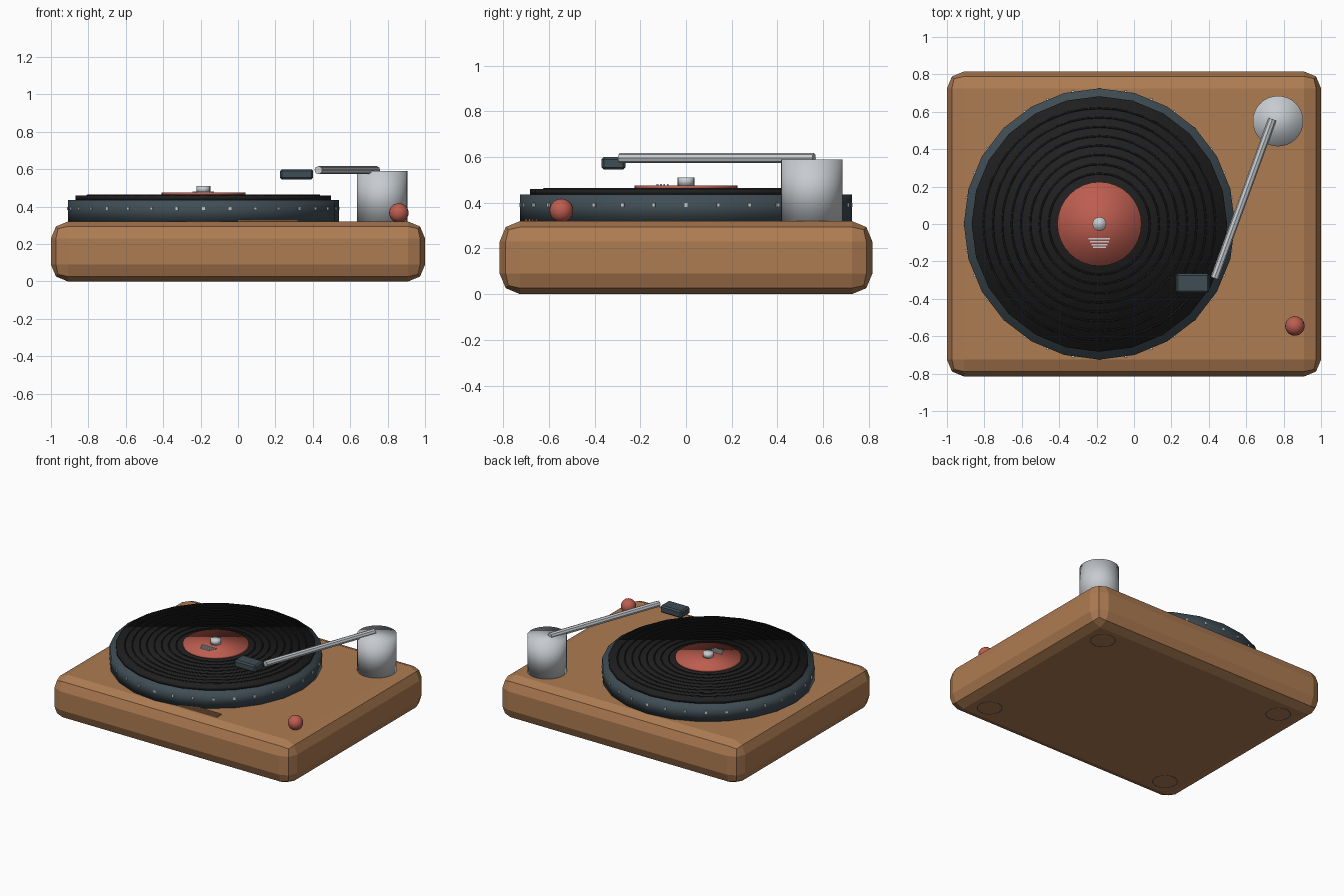
import bpy
from math import sin, cos, pi, atan2
from mathutils import Vector

old = bpy.data.objects.get("Cube")
if old:
    bpy.data.objects.remove(old)


def material(name, r, g, b):
    m = bpy.data.materials.new(name)
    m.use_nodes = True
    m.diffuse_color = (r, g, b, 1)
    m.node_tree.nodes["Principled BSDF"].inputs["Base Color"].default_value = (r, g, b, 1)
    return m


WOOD = material("warm_wood", 0.42, 0.2, 0.085)
SLATE = material("slate", 0.05, 0.075, 0.09)
BLACK = material("vinyl_black", 0.014, 0.014, 0.015)
RED = material("coral_red", 0.51, 0.11, 0.08)
SILVER = material("silver", 0.57, 0.6, 0.63)


def finish(name, mat, smooth=False):
    ob = bpy.context.object
    ob.name = name
    ob.data.materials.append(mat)
    if smooth:
        bpy.ops.object.shade_smooth()
    return ob


def box(name, mat, centre, size, bevel=0, segments=1, turn=0):
    bpy.ops.mesh.primitive_cube_add(size=1, location=centre, rotation=(0, 0, turn))
    ob = finish(name, mat)
    ob.scale = size
    bpy.ops.object.transform_apply(location=False, rotation=False, scale=True)
    if bevel:
        mod = ob.modifiers.new("Bevel", "BEVEL")
        mod.width = bevel
        mod.segments = segments
    return ob


def disc(name, mat, x, y, z0, z1, radius, sides):
    bpy.ops.mesh.primitive_cylinder_add(vertices=sides, radius=radius, depth=z1 - z0,
                                        location=(x, y, (z0 + z1) / 2))
    return finish(name, mat, True)


def ring(name, mat, x, y, z, radius, thickness, sides):
    bpy.ops.mesh.primitive_torus_add(location=(x, y, z), major_radius=radius,
                                     minor_radius=thickness, major_segments=sides,
                                     minor_segments=6)
    return finish(name, mat, True)


# Plinth with rounded edges
TOP = 0.32
box("plinth", WOOD, (0, 0, TOP / 2), (2, 1.63, TOP), 0.09, 2)

# Feet sunk into the underside, only their rims showing
for sx in (-1, 1):
    for sy in (-1, 1):
        ring("foot_rim", SLATE, sx * 0.78, sy * 0.6, 0.006, 0.085, 0.007, 24)

# Inlaid strips in front of the platter
for i in range(4):
    box("front_strip", WOOD, (0.16, -0.655 - i * 0.015, TOP), (0.32, 0.008, 0.016))

# Platter with a row of speed marks round its rim
CX = -0.185
disc("platter", SLATE, CX, 0, TOP, 0.435, 0.725, 24)
for i in range(32):
    a = 2 * pi * i / 32
    box("speed_mark", SILVER, (CX + 0.72 * cos(a), 0.72 * sin(a), 0.39),
        (0.016, 0.015, 0.018), turn=a)

# Record, grooves, label and spindle
disc("record", BLACK, CX, 0, 0.435, 0.46, 0.683, 24)
for i in range(8):
    ring("record_groove", BLACK, CX, 0, 0.46, 0.27 + i * 0.05, 0.005, 48)
disc("record_label", RED, CX, 0, 0.46, 0.475, 0.225, 32)
for i in range(4):
    box("label_line", SILVER, (CX, -0.08 - i * 0.015, 0.477), (0.115 - i * 0.015, 0.008, 0.008))
disc("spindle", SILVER, CX, 0, 0.475, 0.51, 0.037, 16)

# Tonearm post, arm and head
disc("arm_post", SILVER, 0.77, 0.55, TOP, 0.59, 0.135, 32)
start, end = Vector((0.74, 0.56, 0.595)), Vector((0.43, -0.29, 0.595))
span = end - start
bpy.ops.mesh.primitive_cylinder_add(vertices=8, radius=0.022, depth=span.length,
                                    location=(start + end) / 2,
                                    rotation=(0, pi / 2, atan2(span.y, span.x)))
finish("tonearm", SILVER)
box("arm_head", SLATE, (0.313, -0.317, 0.572), (0.178, 0.105, 0.055), 0.01)

# Control knob
bpy.ops.mesh.primitive_uv_sphere_add(segments=24, ring_count=12, radius=0.052,
                                     location=(0.86, -0.545, 0.366))
finish("control_knob", RED, True)
